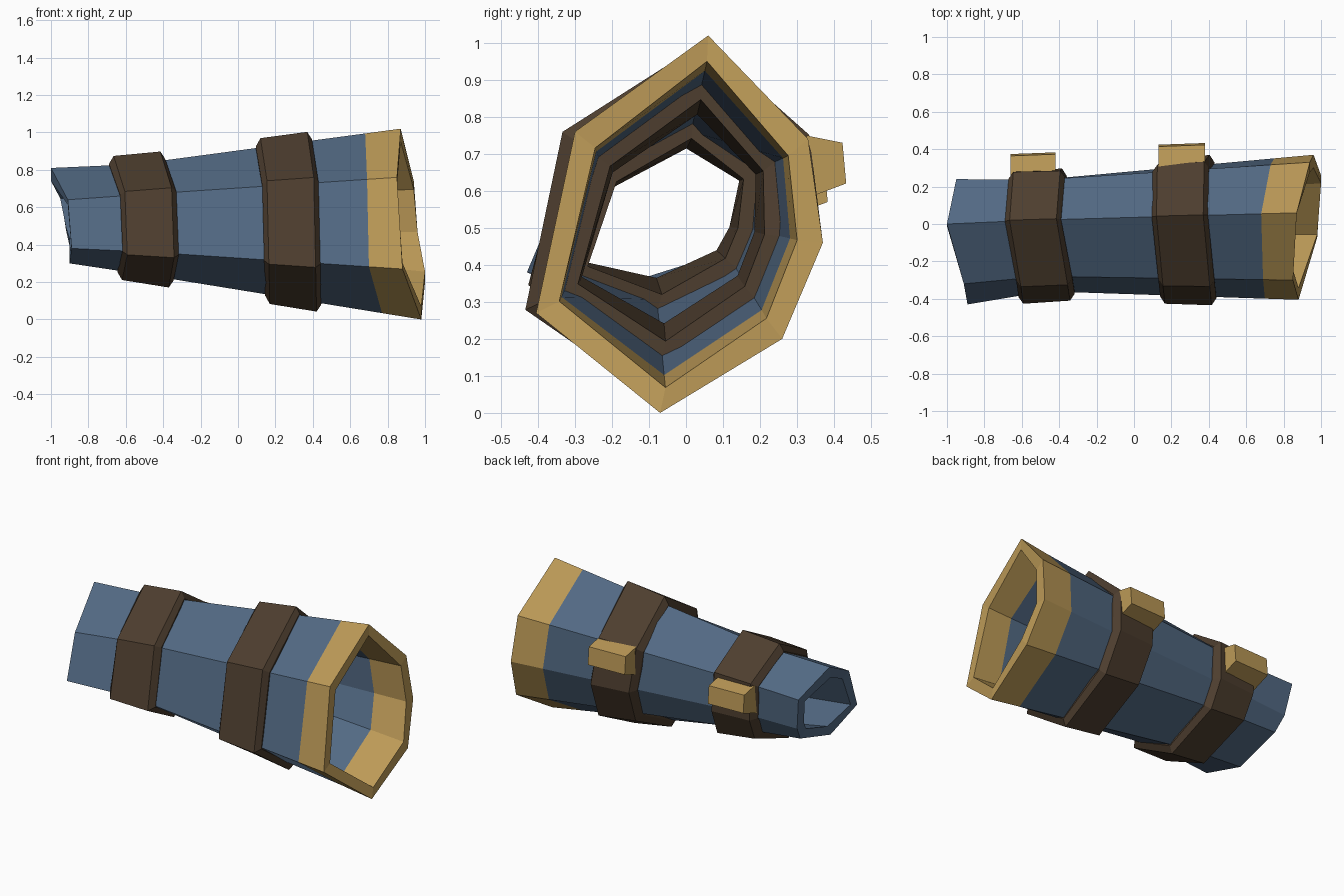
import bpy, bmesh
from mathutils import Vector

if "Cube" in bpy.data.objects:
    bpy.data.objects.remove(bpy.data.objects["Cube"])


def material(name, rgb):
    m = bpy.data.materials.new(name)
    m.diffuse_color = (*rgb, 1)
    m.use_nodes = True
    m.node_tree.nodes["Principled BSDF"].inputs["Base Color"].default_value = m.diffuse_color
    return m


BLUE = material("steel blue", (0.085, 0.142, 0.228))
BROWN = material("dark leather", (0.075, 0.048, 0.028))
GOLD = material("brass", (0.50, 0.32, 0.095))

# Seven-sided sections, each corner (x, y, z), starting at the top ridge and
# going round: top, back upper, back middle, back lower, bottom, front lower, front upper
WRIST = [(-1.0, 0, .81), (-.95, .24, .68), (-.92, .21, .48), (-.90, .15, .39),
         (-.90, -.15, .30), (-.89, -.43, .38), (-.91, -.32, .64)]
MIDDLE = [(-.55, .02, .83), (-.53, .235, .69), (-.52, .235, .49), (-.50, .18, .36),
          (-.50, -.10, .24), (-.47, -.36, .36), (-.49, -.28, .67)]
ELBOW = [(.87, .06, 1.02), (.94, .33, .74), (.96, .37, .46), (1.0, .26, .20),
         (.98, -.07, 0), (.88, -.405, .27), (.85, -.30, .76)]
WRIST, MIDDLE, ELBOW = ([Vector(p) for p in s] for s in (WRIST, MIDDLE, ELBOW))


def section(xs):
    """Corner points on the tube surface at the given x of every ridge."""
    out = []
    for x, w, m, e in zip(xs, WRIST, MIDDLE, ELBOW):
        a, b = (w, m) if x < m.x else (m, e)
        out.append(a.lerp(b, (x - a.x) / (b.x - a.x)))
    return out


def offset(ring, d):
    """Push a ring outward (or inward) from its centre in the yz plane."""
    c = sum(ring, Vector()) / len(ring)
    return [p + Vector((0, p.y - c.y, p.z - c.z)).normalized() * d for p in ring]


def make(name, rings, mat, closed=True, capped=False):
    """Skin a series of rings into one flat-shaded object."""
    bm = bmesh.new()
    loops = [[bm.verts.new(p) for p in r] for r in rings]
    n = len(loops[0])
    pairs = list(zip(loops, loops[1:] + loops[:1]))
    for a, b in pairs if closed else pairs[:-1]:
        for i in range(n):
            j = (i + 1) % n
            bm.faces.new((a[i], a[j], b[j], b[i]))
    if capped:
        bm.faces.new(loops[0])
        bm.faces.new(loops[-1])
    bmesh.ops.recalc_face_normals(bm, faces=bm.faces[:])
    me = bpy.data.meshes.new(name)
    bm.to_mesh(me)
    bm.free()
    me.materials.append(mat)
    ob = bpy.data.objects.new(name, me)
    bpy.context.collection.objects.link(ob)
    return ob


WALL = -0.07
trim = section([.68, .73, .75, .78, .77, .70, .69])

# Hollow arm guard shell, open at both ends
outer = [trim, MIDDLE, WRIST]
make("guard_shell", outer + [offset(r, WALL) for r in reversed(outer)], BLUE, closed=False)

# Brass cuff continuing the shell at the wide end
make("elbow_cuff", [trim, ELBOW, offset(ELBOW, WALL), offset(trim, WALL)], GOLD, closed=False)

# Leather bands with chamfered edges, passing through the wall
bands = {
    "wrist_band": [-.54, -.52, -.51, -.50, -.495, -.467, -.48],
    "forearm_band": [.245, .25, .28, .30, .295, .29, .28],
}
for name, xs in bands.items():
    profile = [(-.15, .008), (-.125, .05), (.125, .05), (.15, .008), (.15, -.11), (-.15, -.11)]
    make(name, [offset(section([x + dx for x in xs]), d) for dx, d in profile], BROWN)

# Brass buckles on the back of the bands
buckle = [(.27, .76), (.42, .73), (.43, .62), (.27, .56)]
for name, x0, x1, dy, dz in (("wrist_buckle", -.66, -.42, -.05, -.05),
                             ("forearm_buckle", .13, .38, 0, 0)):
    ends = [[Vector((x, y + dy + s, z + dz)) for y, z in buckle]
            for x, s in ((x0, -.006), (x1, .003))]
    make(name, ends, GOLD, closed=False, capped=True)
